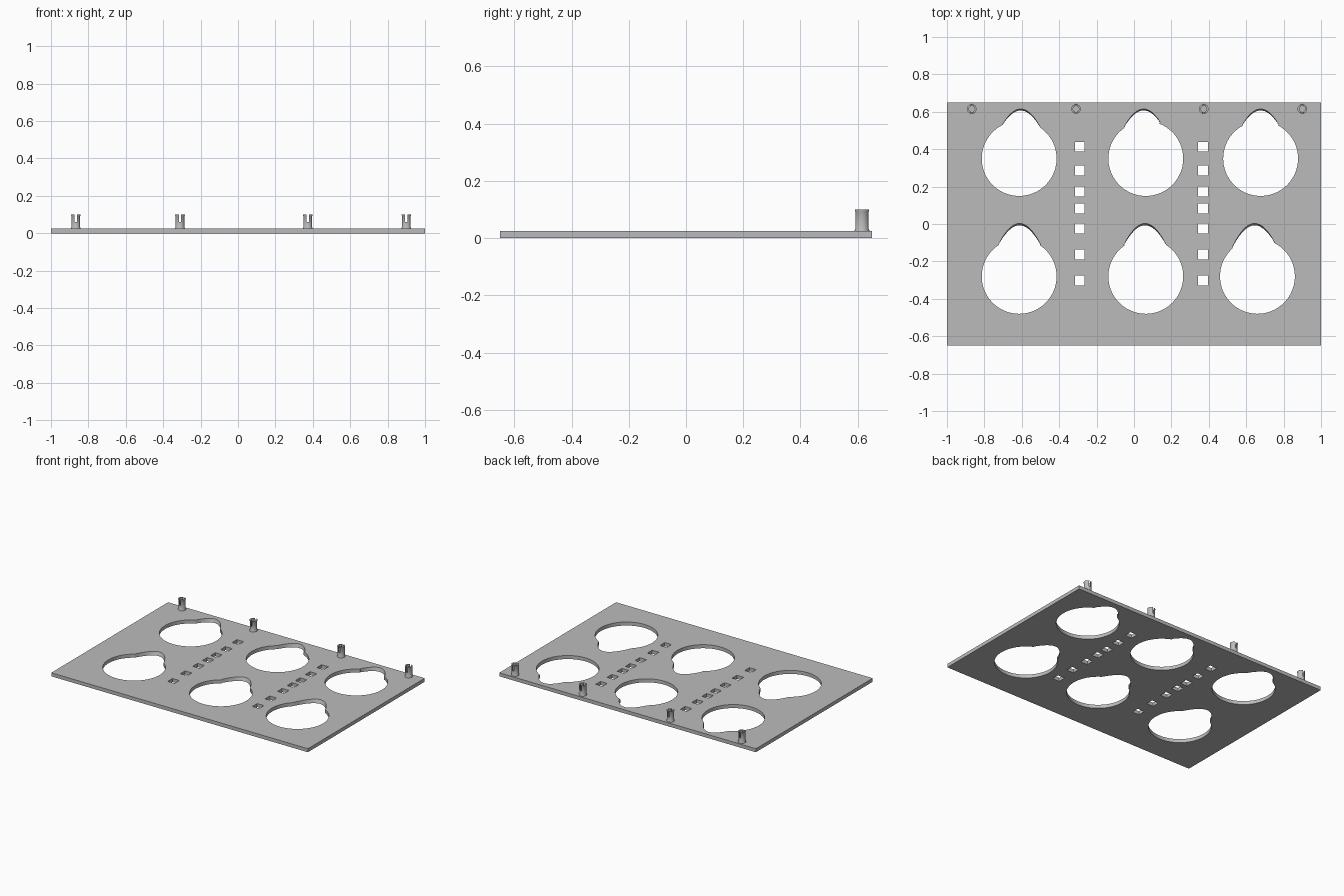
import bpy, bmesh, math
from mathutils import Vector, Matrix

cube = bpy.data.objects.get("Cube")
if cube:
    bpy.data.objects.remove(cube)

THICK = 0.025
TOP = 0.1

grey = bpy.data.materials.new("plain grey")
grey.use_nodes = True
colour = (0.5, 0.5, 0.5, 1)
grey.diffuse_color = colour
grey.node_tree.nodes["Principled BSDF"].inputs["Base Color"].default_value = colour


def make_object(name, bm):
    bmesh.ops.recalc_face_normals(bm, faces=bm.faces)
    mesh = bpy.data.meshes.new(name)
    bm.to_mesh(mesh)
    bm.free()
    mesh.materials.append(grey)
    obj = bpy.data.objects.new(name, mesh)
    bpy.context.collection.objects.link(obj)
    return obj


def smooth(obj):
    bpy.ops.object.select_all(action='DESELECT')
    obj.select_set(True)
    bpy.context.view_layer.objects.active = obj
    bpy.ops.object.shade_smooth_by_angle(angle=math.radians(30))


def add_walls(bm, rings, closed=False):
    """Join neighbouring rings of points with quads; return the vertex loops."""
    loops = [[bm.verts.new(p) for p in ring] for ring in rings]
    n = len(loops[0])
    pairs = list(zip(loops, loops[1:]))
    if closed:
        pairs.append((loops[-1], loops[0]))
    for a, b in pairs:
        for i in range(n):
            j = (i + 1) % n
            bm.faces.new((a[i], a[j], b[j], b[i]))
    return loops


def rectangle(cx, cy, width, depth):
    return [(cx + sx * width / 2, cy + sy * depth / 2)
            for sx, sy in ((-1, -1), (1, -1), (1, 1), (-1, 1))]


def notched_circle(cx, cy, tip_dx, tip_dy, shrink, radius=0.2):
    """Circle with a parabolic finger notch, whose bulge shrinks by a factor."""
    lobe = [Vector((tip_dx + x, tip_dy - 9 * x * x))
            for x in (0.16 - 0.008 * i for i in range(41))]
    lobe = [p for p in lobe if p.length > radius + 0.001 and p.y > 0]
    start = math.atan2(lobe[-1].y, lobe[-1].x)
    end = math.atan2(lobe[0].y, lobe[0].x) + math.tau
    steps = 72
    arc = [Vector((math.cos(a), math.sin(a))) * radius
           for a in (start + (end - start) * i / steps for i in range(steps + 1))]
    lobe = [p.normalized() * (p.length - shrink * (p.length - radius)) for p in lobe]
    return [(cx + p.x, cy + p.y) for p in lobe + arc]


# Outlines of the plate as (bottom, top) pairs: outer edge first
edge = rectangle(0, 0, 2, 1.3)
outlines = [(edge, edge)]

# Six notched round openings: centre x, centre y, notch offset
for spot in ((-0.614, 0.35, 0.008, 0.265), (0.063, 0.35, -0.012, 0.265),
             (0.677, 0.35, 0, 0.265), (-0.614, -0.28, 0.002, 0.283),
             (0.063, -0.28, -0.004, 0.283), (0.66, -0.28, -0.015, 0.283)):
    outlines.append((notched_circle(*spot, 0.12), notched_circle(*spot, 0)))

# Two columns of square slots
for x in (-0.29, 0.37):
    for y in (0.413, 0.285, 0.173, 0.083, -0.025, -0.163, -0.303):
        slot = rectangle(x, y, 0.053, 0.053)
        outlines.append((slot, slot))

# Flat plate: walls of every outline, then the two pierced faces
bm = bmesh.new()
rims = ([], [])
for pair in outlines:
    rings = [[(x, y, z) for x, y in ring] for ring, z in zip(pair, (0, THICK))]
    for rim, loop in zip(rims, add_walls(bm, rings)):
        rim += [bm.edges.get((a, b)) for a, b in zip(loop, loop[1:] + loop[:1])]
for rim in rims:
    bmesh.ops.triangle_fill(bm, edges=rim, use_beauty=True, normal=(0, 0, 1))
smooth(make_object("plate", bm))

# Hollow slotted clip pegs along the back edge
profile = ((0.0255, THICK - 0.005), (0.0255, 0.028), (0.0235, 0.032), (0.0235, 0.092),
           (0.0255, 0.096), (0.0255, TOP), (0.016, TOP), (0.016, THICK - 0.005))
SIDES = 24
for number, x in enumerate((-0.867, -0.31, 0.373, 0.9), 1):
    bm = bmesh.new()
    rings = [[(x + r * math.cos(math.tau * i / SIDES),
               0.615 + r * math.sin(math.tau * i / SIDES), z) for i in range(SIDES)]
             for r, z in profile]
    add_walls(bm, rings, closed=True)
    peg = make_object(f"clip_peg_{number}", bm)

    # Slot through the upper half of the peg
    bm = bmesh.new()
    bmesh.ops.create_cube(bm, size=1, matrix=Matrix.Translation((x, 0.615, TOP))
                          @ Matrix.Diagonal((0.012, 0.1, 0.08, 1)))
    cutter = make_object("slot_cutter", bm)
    cutter.hide_render = True
    mod = peg.modifiers.new("slot", 'BOOLEAN')
    mod.operation, mod.solver, mod.object = 'DIFFERENCE', 'EXACT', cutter
    graph = bpy.context.evaluated_depsgraph_get()
    baked = bpy.data.meshes.new_from_object(peg.evaluated_get(graph))
    peg.modifiers.clear()
    peg.data = baked
    bpy.data.objects.remove(cutter)
    smooth(peg)
